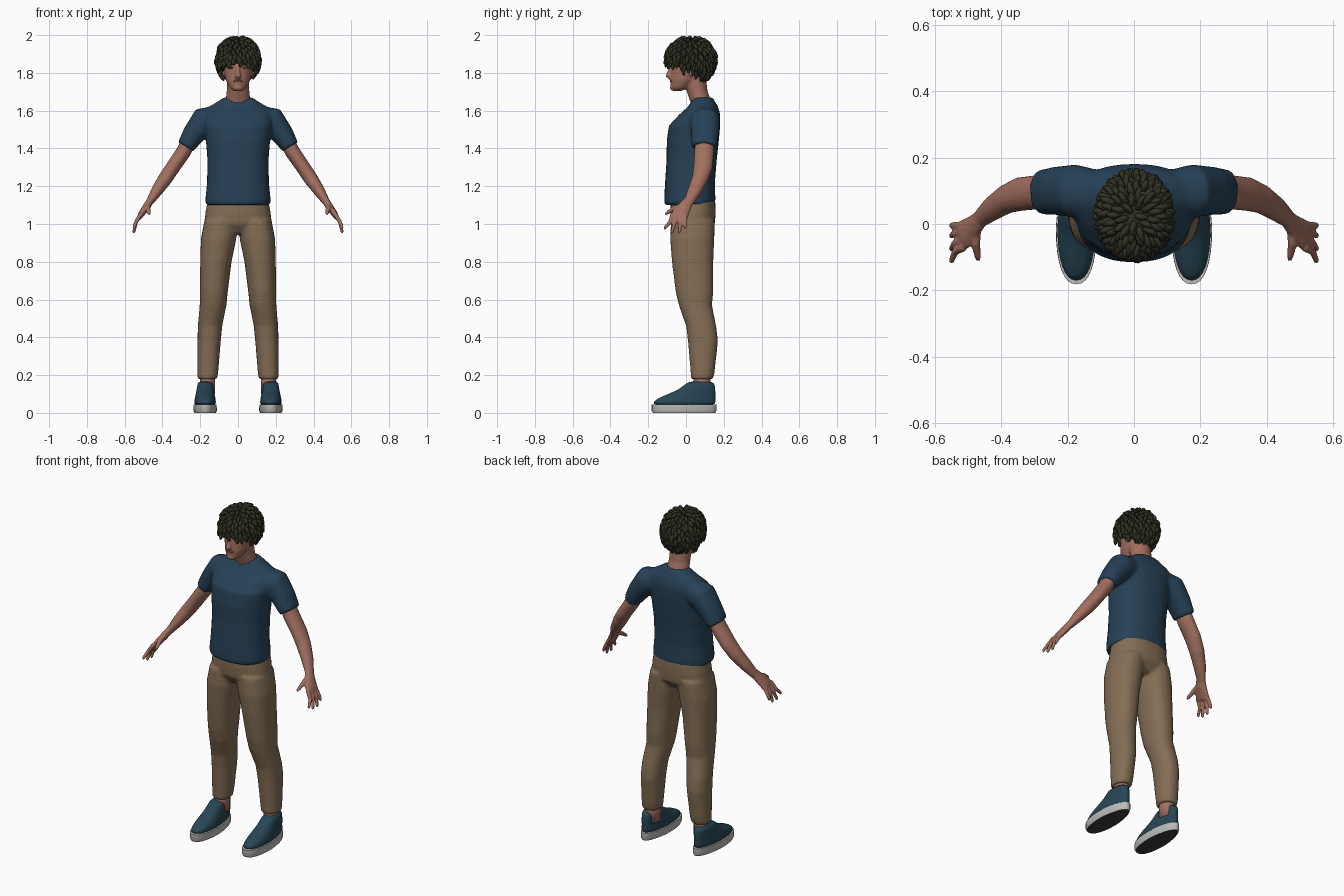
import bpy, bmesh, math, random
from mathutils import Vector, Matrix

random.seed(4)
default_cube = bpy.data.objects.get("Cube")
if default_cube:
    bpy.data.objects.remove(default_cube, do_unlink=True)

X, Y, Z = Vector((1, 0, 0)), Vector((0, 1, 0)), Vector((0, 0, 1))
SIDES = (1, -1)


def material(name, red, green, blue):
    mat = bpy.data.materials.new(name)
    mat.use_nodes = True
    colour = (red, green, blue, 1)
    mat.diffuse_color = colour
    shader = next(n for n in mat.node_tree.nodes if n.type == "BSDF_PRINCIPLED")
    shader.inputs["Base Color"].default_value = colour
    shader.inputs["Roughness"].default_value = .8
    return mat


SKIN = material("skin", .36, .16, .115)
SHIRT = material("shirt blue", .02, .053, .094)
TROUSERS = material("trouser tan", .23, .155, .09)
HAIR = material("dark hair", .03, .03, .018)
SHOE = material("shoe blue", .02, .06, .09)
SOLE = material("sole white", .5, .5, .48)
UNDERSOLE = material("undersole grey", .045, .045, .045)
LIPS = material("lips", .24, .085, .07)
EYE = material("eye white", .45, .42, .4)


def loft(bm, rings, side=1, flat=False, power=2, count=20):
    """Skin a closed tube through rings of (x, y, z, width, depth)."""
    centres = [Vector((r[0] * side, r[1], r[2])) for r in rings]
    overall = (centres[-1] - centres[0]).normalized()
    ref = X if abs(overall.y) > .8 else Y
    loops = []
    for i, ring in enumerate(rings):
        along = centres[min(i + 1, len(rings) - 1)] - centres[max(i - 1, 0)]
        along = Z if flat else along.normalized()
        across = along.cross(ref).normalized()
        deep = across.cross(along)
        loop = []
        for k in range(count):
            a = math.tau * k / count
            c, s = math.cos(a), math.sin(a)
            u = math.copysign(abs(c) ** (2 / power), c) * ring[3]
            v = math.copysign(abs(s) ** (2 / power), s) * ring[4]
            loop.append(bm.verts.new(centres[i] + across * u + deep * v))
        loops.append(loop)
    for low, high in zip(loops, loops[1:]):
        for k in range(count):
            n = (k + 1) % count
            bm.faces.new((low[k], low[n], high[n], high[k]))
    bm.faces.new(loops[0][::-1])
    bm.faces.new(loops[-1])


def ellipsoid(bm, centre, size, turn=0):
    place = Matrix.Translation(centre) @ Matrix.Rotation(turn, 4, "Z") @ Matrix.Diagonal((*size, 1))
    bmesh.ops.create_icosphere(bm, subdivisions=3, radius=1, matrix=place)


def finish(name, bm, mat, voxel=0, smooth=4, subdivide=0):
    """Turn a bmesh into a smooth object, fused into one skin if voxel is set."""
    bmesh.ops.recalc_face_normals(bm, faces=bm.faces[:])
    for face in bm.faces:
        face.smooth = True
    mesh = bpy.data.meshes.new(name)
    bm.to_mesh(mesh)
    bm.free()
    mesh.materials.append(mat)
    obj = bpy.data.objects.new(name, mesh)
    bpy.context.collection.objects.link(obj)
    if subdivide:
        obj.modifiers.new("Subdivision", "SUBSURF").levels = subdivide
        obj.modifiers["Subdivision"].render_levels = subdivide
    if voxel:
        fuse = obj.modifiers.new("Fuse", "REMESH")
        fuse.mode, fuse.voxel_size, fuse.use_smooth_shade = "VOXEL", voxel, True
        relax = obj.modifiers.new("Relax", "SMOOTH")
        relax.factor, relax.iterations = .5, smooth
    return obj


# Shirt: torso with flattened short sleeves
bm = bmesh.new()
torso = [(1.1, .02, .17, .133), (1.13, .02, .173, .136), (1.22, .021, .164, .132),
         (1.34, .03, .162, .133), (1.44, .036, .17, .138), (1.52, .045, .182, .136),
         (1.58, .073, .185, .108), (1.62, .09, .155, .08), (1.65, .09, .105, .062),
         (1.67, .09, .076, .052)]
loft(bm, [(0, y, z, w, d) for z, y, w, d in torso], flat=True, power=2.3, count=32)
for side in SIDES:
    loft(bm, [(.1, .09, 1.57, .06, .07), (.18, .1, 1.545, .076, .08),
              (.235, .1, 1.475, .06, .073), (.278, .096, 1.408, .047, .068)], side, power=2.2)
finish("shirt", bm, SHIRT, voxel=.009, smooth=6)

# Trousers: hips and two legs, with slack at the knees and calves
bm = bmesh.new()
hips = [(.95, .13, .08), (1, .178, .116), (1.06, .173, .12), (1.13, .16, .118)]
loft(bm, [(0, .037, z, w, d) for z, w, d in hips], flat=True, power=2.3, count=32)
leg = [(.163, .085, .18, .053, .06), (.16, .088, .22, .056, .064), (.153, .09, .38, .062, .08),
       (.148, .08, .46, .065, .08), (.132, .05, .57, .071, .088), (.128, .045, .64, .074, .1),
       (.117, .035, .8, .083, .11), (.103, .033, .92, .094, .117), (.09, .036, 1.02, .088, .116)]
for side in SIDES:
    loft(bm, leg, side, flat=True, power=2.2)
finish("trousers", bm, TROUSERS, voxel=.01)

# Arms with palms, fingers and thumbs
bm = bmesh.new()
arm = [(.24, .1, 1.47, .038, .05), (.29, .096, 1.38, .04, .052), (.345, .09, 1.3, .038, .051),
       (.385, .075, 1.24, .038, .044), (.43, .045, 1.175, .031, .037), (.468, .013, 1.115, .02, .027)]
palm = [(.46, .018, 1.13, .02, .026), (.485, -.008, 1.09, .02, .036),
        (.51, -.03, 1.055, .017, .046), (.522, -.037, 1.035, .013, .044)]
thumb = [(.475, -.005, 1.105, .013, .016), (.478, -.06, 1.085, .013, .014),
         (.472, -.095, 1.062, .01, .011), (.47, -.11, 1.05, .006, .007)]
fingers = [(-.07, -.112, .97), (-.048, -.075, .95), (-.025, -.035, .95), (-.004, -.004, .975)]
for side in SIDES:
    loft(bm, arm, side)
    loft(bm, palm, side)
    loft(bm, thumb, side, count=12)
    for root, tip, low in fingers:
        middle = (root * 2 + tip) / 3
        loft(bm, [(.513, root, 1.055, .012, .013), (.54, middle, 1.01, .011, .011),
                  (.551, tip, low + .01, .009, .009), (.552, tip, low, .005, .005)], side, count=12)
finish("arms_and_hands", bm, SKIN, voxel=.005)

# Ankles
bm = bmesh.new()
for side in SIDES:
    loft(bm, [(.162, .085, z, .04, .046) for z in (.1, .16, .24)], side, flat=True)
finish("ankles", bm, SKIN)

# Head, neck, nose and ears
bm = bmesh.new()
skull = [(-.047, 1.705, .024, .024), (-.03, 1.722, .045, .05), (-.005, 1.76, .064, .079),
         (.015, 1.8, .074, .095), (.025, 1.84, .079, .104), (.03, 1.9, .08, .1), (.035, 1.95, .055, .07)]
loft(bm, [(0, y, z, w, d) for y, z, w, d in skull], flat=True, count=28)
loft(bm, [(0, .095, 1.58, .075, .06), (0, .078, 1.65, .066, .056),
          (0, .06, 1.7, .06, .055), (0, .045, 1.77, .06, .06)], flat=True)
loft(bm, [(0, -.074, 1.84, .009, .01), (0, -.086, 1.805, .011, .013),
          (0, -.092, 1.785, .017, .017), (0, -.08, 1.77, .014, .01)], count=12)
ellipsoid(bm, (0, -.068, 1.72), (.024, .017, .015))
for side in SIDES:
    ellipsoid(bm, (.078 * side, .03, 1.81), (.009, .018, .03), -.3 * side)
    ellipsoid(bm, (.034 * side, -.066, 1.848), (.024, .012, .008), .35 * side)
finish("head", bm, SKIN, voxel=.005, smooth=2)

# Face details
parts = [("eyes", EYE, (.033, -.064, 1.827), (.014, .009, .006)),
         ("irises", HAIR, (.033, -.071, 1.827), (.006, .004, .005)),
         ("eyebrows", HAIR, (.035, -.074, 1.845), (.022, .006, .004))]
for name, mat, (px, py, pz), size in parts:
    bm = bmesh.new()
    for side in SIDES:
        ellipsoid(bm, (px * side, py, pz), size, .35 * side)
    finish(name, bm, mat)
bm = bmesh.new()
ellipsoid(bm, (0, -.078, 1.757), (.025, .008, .007))
finish("mouth", bm, LIPS)


# Hair: a cap cut along a sloping hairline, covered in curled locks
def hairline(y):
    return 1.825 - .45 * y


crown, reach = Vector((0, .025, 1.865)), Vector((.098, .118, .112))
bm = bmesh.new()
ellipsoid(bm, crown, reach)
bmesh.ops.bisect_plane(bm, geom=bm.verts[:] + bm.edges[:] + bm.faces[:], clear_inner=True,
                       plane_co=(0, 0, hairline(0) - .01), plane_no=(0, .45, 1))
bmesh.ops.holes_fill(bm, edges=[e for e in bm.edges if e.is_boundary])
finish("hair_cap", bm, HAIR)

bm = bmesh.new()
total = 300
for i in range(total):
    height = 1 - 2 * (i + .5) / total
    spin = i * math.pi * (3 - math.sqrt(5))
    rim = math.sqrt(1 - height * height)
    out = Vector((rim * math.cos(spin), rim * math.sin(spin), height))
    root = crown + out * reach
    if root.z < hairline(root.y):
        continue
    down = (out * out.z - Z).normalized()
    swirl = out.cross(down) * random.uniform(-1, 1)
    path = [(-.01, 0, 0, .012), (.008, .006, .004, .015), (.015, .02, .012, .014),
            (.013, .033, .012, .01), (.018, .04, .004, .004)]
    grow = random.uniform(.8, 1.15)
    rings = []
    for lift, drop, sway, thick in path:
        point = root + (out * lift + down * drop + swirl * sway) * grow
        rings.append((*point, thick, thick * .8))
    loft(bm, rings, count=8)
finish("hair_curls", bm, HAIR, subdivide=1)


# Shoes: rounded uppers on flat soles, narrower toward the heel
def taper_heel(bm):
    for v in bm.verts:
        middle = math.copysign(.172, v.co.x)
        v.co.x = middle + (v.co.x - middle) * (1 - 1.4 * max(0, v.co.y))


upper = [(-.01, .035, .058, .168), (-.009, .06, .058, .166), (.01, .085, .054, .146),
         (.048, .112, .05, .108), (.07, .142, .046, .084), (.08, .17, .044, .066)]
sole = [(-.01, 0, .057, .165), (-.01, .012, .062, .172), (-.01, .045, .061, .172)]
for name, profile, mat in (("shoe_uppers", upper, SHOE), ("shoe_soles", sole, SOLE)):
    bm = bmesh.new()
    for side in SIDES:
        loft(bm, [(.174, y, z, w, d) for y, z, w, d in profile], side, flat=True, power=2.3, count=32)
    taper_heel(bm)
    shoes = finish(name, bm, mat, subdivide=1 if mat is SHOE else 0)
shoes.data.materials.append(UNDERSOLE)
for face in shoes.data.polygons:
    face.material_index = int(face.normal.z < -.9)
    face.use_smooth = abs(face.normal.z) < .9
